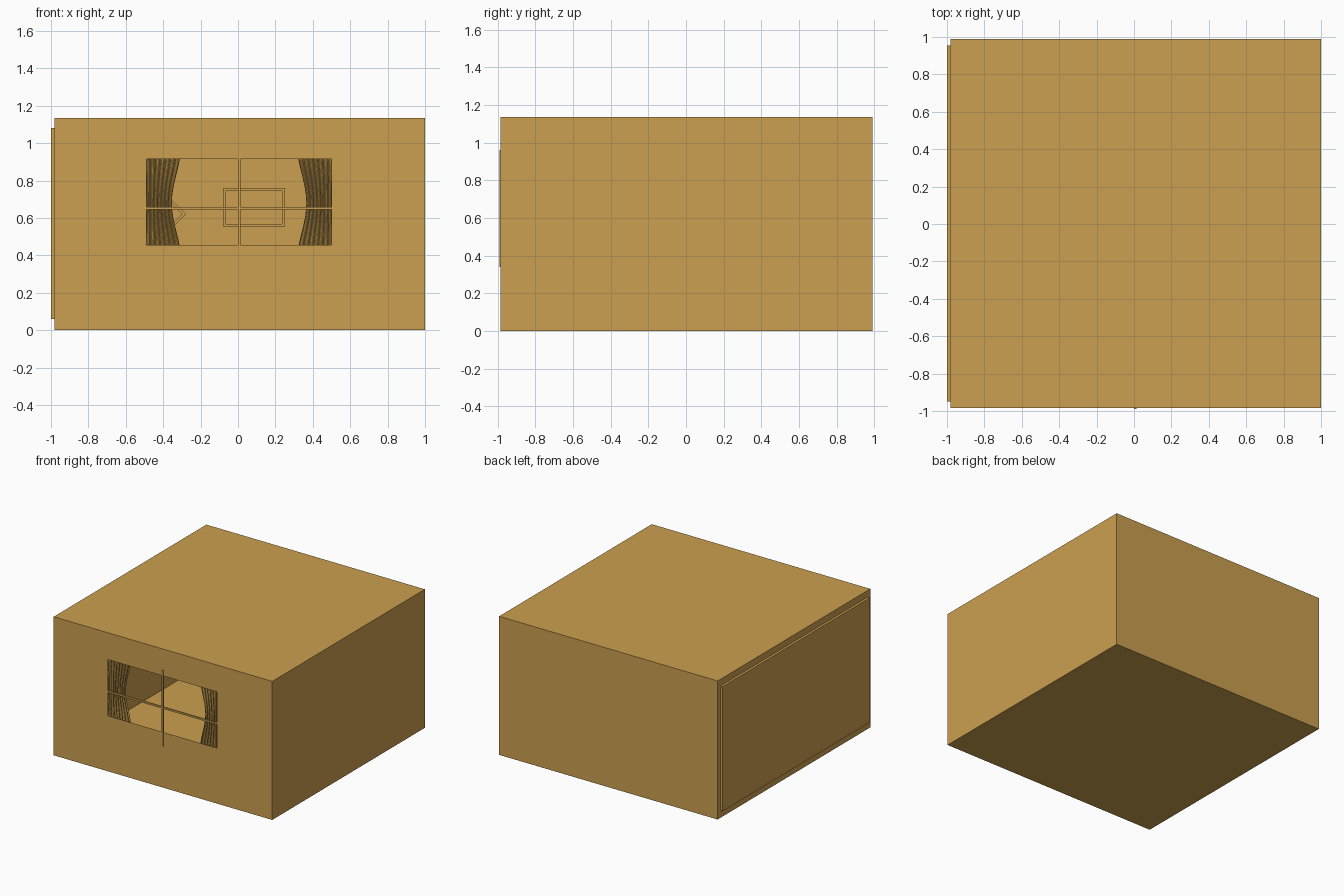
import bpy, bmesh, math
from mathutils import Matrix, Vector

if "Cube" in bpy.data.objects:
    bpy.data.objects.remove(bpy.data.objects["Cube"])

mat = bpy.data.materials.new("ochre")
mat.diffuse_color = (0.6, 0.35, 0.08, 1)
mat.use_nodes = True
mat.node_tree.nodes["Principled BSDF"].inputs["Base Color"].default_value = mat.diffuse_color


def finish(name, bm):
    mesh = bpy.data.meshes.new(name)
    bm.to_mesh(mesh)
    bm.free()
    obj = bpy.data.objects.new(name, mesh)
    bpy.context.collection.objects.link(obj)
    mesh.materials.append(mat)
    return obj


def add_box(bm, lo, hi):
    lo, hi = Vector(lo), Vector(hi)
    m = Matrix.Translation((lo + hi) / 2) @ Matrix.Diagonal((*(hi - lo), 1))
    return bmesh.ops.create_cube(bm, size=1, matrix=m)["verts"]


X0, X1, Y0, Y1, H = -0.98, 1.0, -0.985, 0.99, 1.135
WX0, WX1, WZ0, WZ1 = -0.49, 0.50, 0.455, 0.915

# Room shell: thin sheet walls, front face replaced by a ring around the window
bm = bmesh.new()
add_box(bm, (X0, Y0, 0), (X1, Y1, H))
bm.normal_update()
front = next(f for f in bm.faces if f.normal.y < -0.9)
outer = list(front.verts)
bm.faces.remove(front)
inner = [bm.verts.new((WX0 if v.co.x < 0 else WX1, Y0,
                       WZ0 if v.co.z < 0.5 else WZ1)) for v in outer]
for i in range(4):
    j = (i + 1) % 4
    bm.faces.new((outer[i], outer[j], inner[j], inner[i]))
finish("room_shell", bm)

# Raised panel on the left outer wall
bm = bmesh.new()
add_box(bm, (-1.0, -0.95, 0.06), (X0 + 0.002, 0.955, 1.08))
finish("side_panel", bm)

# Window cross bars
bm = bmesh.new()
add_box(bm, (0.0, -0.99, 0.34), (0.014, -0.976, 0.96))
finish("window_bar_vertical", bm)
bm = bmesh.new()
add_box(bm, (-0.52, -0.984, 0.645), (0.53, -0.972, 0.659))
finish("window_bar_horizontal", bm)


# Pictures on the back wall: four frame bars around a recessed sheet
def picture(name, cx, cz, w, h, angle=0, t=0.014):
    bm = bmesh.new()
    a, b = w / 2, h / 2
    for s in (-1, 1):
        x, z = s * (a - t / 2), s * (b - t / 2)
        add_box(bm, (-a, -0.03, z - t / 2), (a, 0, z + t / 2))
        add_box(bm, (x - t / 2, -0.03, -b + t), (x + t / 2, 0, b - t))
    add_box(bm, (-a + t, -0.015, -b + t), (a - t, 0, b - t))
    obj = finish(name, bm)
    obj.location = (cx, Y1 - 0.003, cz)
    obj.rotation_euler.y = angle


picture("wall_picture", 0.085, 0.657, 0.33, 0.205)
picture("diamond_picture", -0.42, 0.62, 0.2, 0.2, math.radians(45))


# Curtains: pleated sheets gathered at mid height
def curtain(name, side):
    bm = bmesh.new()
    nx, nz = 96, 16
    rows = []
    for k in range(nz + 1):
        v = k / nz
        z = 0.37 + 0.62 * v
        gather = 1 - 0.30 * math.sin(math.pi * v) ** 2
        row = []
        for i in range(nx + 1):
            u = i / nx * 2 - 1
            x = side * 0.475 + u * 0.165 * gather + 0.006
            y = -0.945 + 0.018 * math.sin(i / nx * 12 * math.tau)
            row.append(bm.verts.new((x, y, z)))
        rows.append(row)
    for r0, r1 in zip(rows, rows[1:]):
        for i in range(nx):
            bm.faces.new((r0[i], r0[i + 1], r1[i + 1], r1[i]))
    for f in bm.faces:
        f.smooth = True
    finish(name, bm)


curtain("curtain_left", -1)
curtain("curtain_right", 1)
